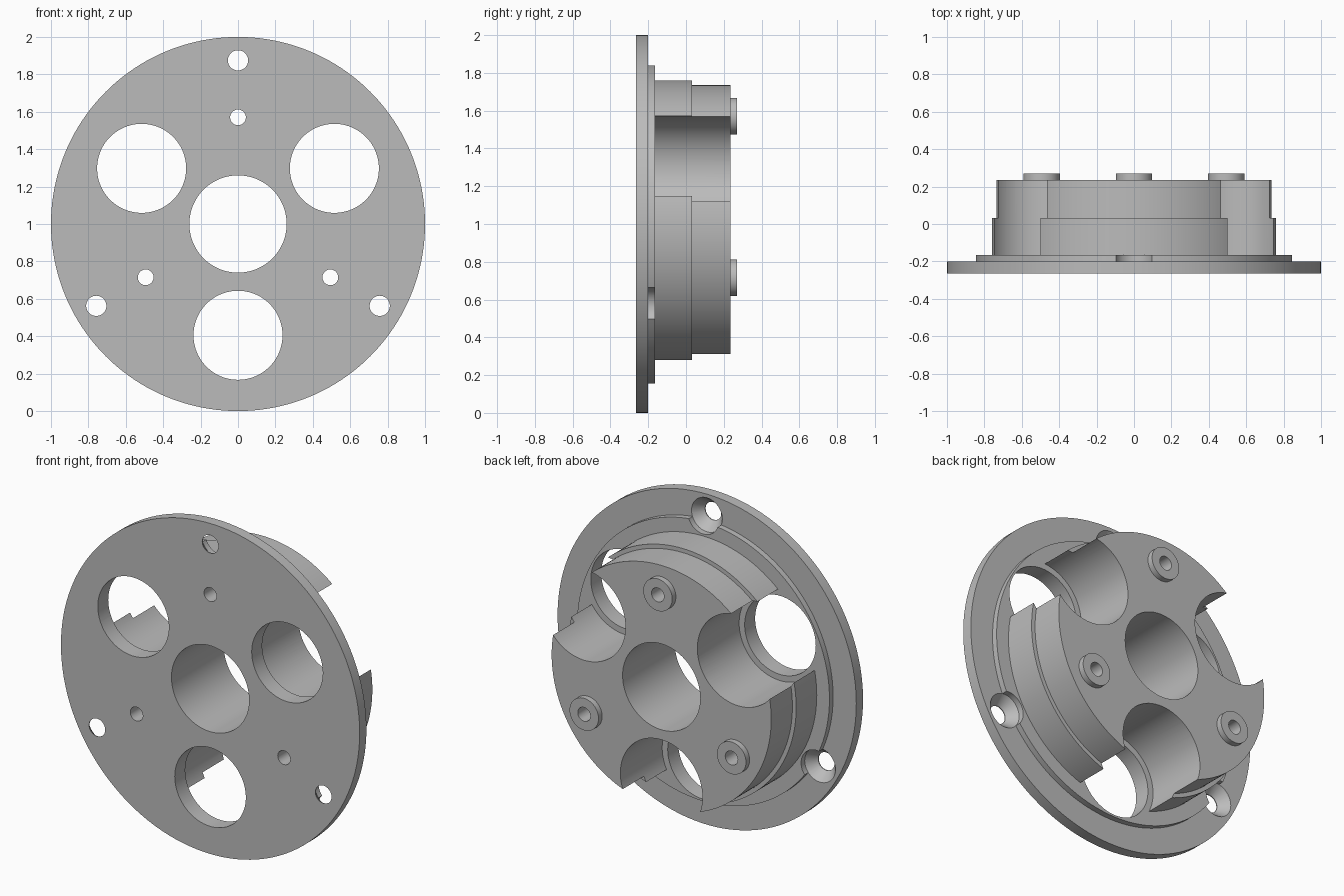
import bpy
import bmesh
import math
from mathutils import Matrix, Vector

if "Cube" in bpy.data.objects:
    bpy.data.objects.remove(bpy.data.objects["Cube"], do_unlink=True)

grey = bpy.data.materials.new("plain grey")
grey.use_nodes = True
colour = (0.5, 0.5, 0.5, 1)
grey.diffuse_color = colour
grey.node_tree.nodes["Principled BSDF"].inputs["Base Color"].default_value = colour


def lathe(name, profile, centre, closed=False, steps=96):
    """Spin a (radius, y) profile round an axis parallel to y."""
    bm = bmesh.new()
    verts = [bm.verts.new((r, y, 0)) for r, y in profile]
    edges = [bm.edges.new(pair) for pair in zip(verts, verts[1:])]
    if closed:
        edges.append(bm.edges.new((verts[-1], verts[0])))
    bmesh.ops.spin(bm, geom=verts + edges, cent=(0, 0, 0), axis=(0, 1, 0),
                   angle=math.tau, steps=steps)
    bmesh.ops.remove_doubles(bm, verts=bm.verts[:], dist=0.0001)
    bmesh.ops.recalc_face_normals(bm, faces=bm.faces[:])
    bmesh.ops.transform(bm, matrix=Matrix.Translation(centre), verts=bm.verts[:])
    mesh = bpy.data.meshes.new(name)
    bm.to_mesh(mesh)
    bm.free()
    mesh.materials.append(grey)
    obj = bpy.data.objects.new(name, mesh)
    bpy.context.collection.objects.link(obj)
    return obj


def around(radius, degrees):
    a = math.radians(degrees)
    return Vector((radius * math.cos(a), 0, 1 + radius * math.sin(a)))


def smooth(obj):
    bpy.ops.object.select_all(action="DESELECT")
    obj.select_set(True)
    bpy.context.view_layer.objects.active = obj
    bpy.ops.object.shade_smooth_by_angle(angle=math.radians(25))


FRONT, PLATE, STEP, DRUM, BACK, TIP = -0.265, -0.2, -0.165, 0.032, 0.235, 0.27
BORE = 0.042

# Flange plate, raised step and two-stage drum with a central bore
body = lathe("flanged_hub", [
    (0.26, FRONT), (1, FRONT), (1, PLATE), (0.845, PLATE), (0.845, STEP),
    (0.76, STEP), (0.76, DRUM), (0.735, DRUM), (0.735, BACK), (0.26, BACK)],
    (0, 0, 1), closed=True, steps=160)

# Three repeats of port, countersunk hole and screw bore
cutters = []
for turn in (90, 210, 330):
    cutters.append(lathe("port_cutter", [
        (0, -0.4), (0.238, -0.4), (0.238, STEP), (0.275, STEP),
        (0.275, 0.4), (0, 0.4)], around(0.595, turn + 60)))
    cutters.append(lathe("countersink_cutter", [
        (0, -0.4), (0.054, -0.4), (0.054, -0.26), (0.103, PLATE),
        (0.103, -0.1), (0, -0.1)], around(0.875, turn), steps=48))
    cutters.append(lathe("bore_cutter", [
        (0, -0.4), (BORE, -0.4), (BORE, 0.4), (0, 0.4)],
        around(0.57, turn), steps=48))
    # Raised boss round each screw bore
    smooth(lathe("screw_boss", [
        (BORE, BACK), (0.097, BACK), (0.097, TIP), (BORE, TIP)],
        around(0.57, turn), closed=True, steps=48))

for cutter in cutters:
    cutter.hide_render = True
    mod = body.modifiers.new("cut", "BOOLEAN")
    mod.operation = "DIFFERENCE"
    mod.solver = "EXACT"
    mod.object = cutter

# Bake the cuts and discard the cutters
bpy.context.view_layer.update()
graph = bpy.context.evaluated_depsgraph_get()
cut_mesh = bpy.data.meshes.new_from_object(body.evaluated_get(graph))
body.modifiers.clear()
body.data = cut_mesh
for cutter in cutters:
    bpy.data.objects.remove(cutter, do_unlink=True)
smooth(body)
